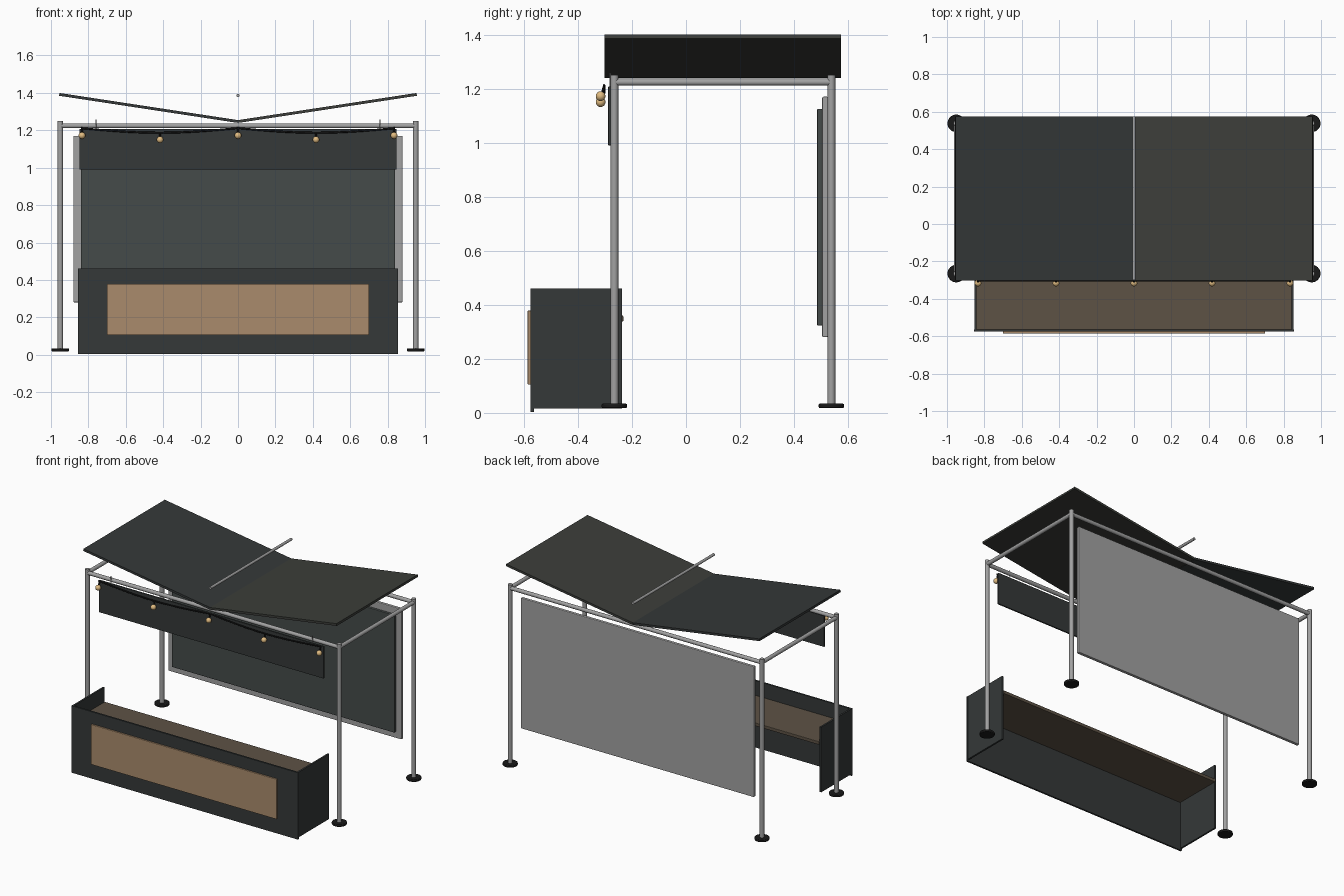
import bpy, math
from mathutils import Vector

if "Cube" in bpy.data.objects:
    bpy.data.objects.remove(bpy.data.objects["Cube"])


def mat(name, c):
    m = bpy.data.materials.new(name)
    m.diffuse_color = (*c, 1)
    m.use_nodes = True
    m.node_tree.nodes["Principled BSDF"].inputs["Base Color"].default_value = m.diffuse_color
    return m


DARK = mat("charcoal", (0.035, 0.04, 0.04))
BLACK = mat("black", (0.01, 0.01, 0.01))
OLIVE = mat("dark_olive", (0.045, 0.048, 0.042))
SLATE = mat("slate", (0.06, 0.07, 0.068))
WOOD = mat("wood", (0.40, 0.26, 0.15))
SHELF = mat("shelf_wood", (0.11, 0.085, 0.06))
STEEL = mat("steel", (0.36, 0.36, 0.36))
BULB = mat("warm_bulb", (0.75, 0.5, 0.22))


def finish(o, name, m):
    o.name = name
    o.data.materials.append(m)
    return o


def box(name, x, y, z, m, bevel=0.0):
    """Box from (min, max) ranges on each axis."""
    bpy.ops.mesh.primitive_cube_add(size=1, location=[(a + b) / 2 for a, b in (x, y, z)])
    o = bpy.context.object
    o.scale = [b - a for a, b in (x, y, z)]
    bpy.ops.object.transform_apply(location=False, rotation=False, scale=True)
    if bevel:
        b = o.modifiers.new("bevel", "BEVEL")
        b.width, b.segments = bevel, 2
    return finish(o, name, m)


def tube(name, a, b, r, m, sides=24, bevel=0.0):
    a, b = Vector(a), Vector(b)
    d = b - a
    bpy.ops.mesh.primitive_cylinder_add(vertices=sides, radius=r, depth=d.length, location=(a + b) / 2)
    o = bpy.context.object
    o.rotation_euler = d.to_track_quat('Z', 'Y').to_euler()
    if bevel:
        mod = o.modifiers.new("bevel", "BEVEL")
        mod.width, mod.segments = bevel, 2
    bpy.ops.object.shade_smooth_by_angle()
    return finish(o, name, m)


PX, YF, YB, RZ = 0.95, -0.265, 0.538, 1.224

# Posts and round feet
for sx, side in ((-1, "left"), (1, "right")):
    for y, end in ((YF, "front"), (YB, "back")):
        tube(f"{end}_{side}_post", (sx * PX, y, 0.02), (sx * PX, y, 1.25), 0.0145, STEEL)
        tube(f"{end}_{side}_foot", (sx * PX, y, 0.018), (sx * PX, y, 0.034), 0.047, BLACK, 32, 0.004)
    tube(f"{side}_rail", (sx * PX, YF, RZ), (sx * PX, YB, RZ), 0.013, STEEL)
for y, end in ((YF, "front"), (YB, "back")):
    tube(f"{end}_rail", (-PX, y, RZ), (PX, y, RZ), 0.013, STEEL)

# Butterfly roof: two sloped slabs and the loose bar above the valley
slope = math.atan2(0.145, 0.955)
for sx, side, m in ((-1, "left", DARK), (1, "right", OLIVE)):
    o = box(f"{side}_roof_panel", (-0.483, 0.483), (-0.302, 0.574), (-0.0075, 0.0075), m)
    o.location = (sx * 0.478, 0.136, 1.3195)
    o.rotation_euler.y = -sx * slope
tube("roof_bar", (0, -0.3, 1.386), (0, 0.574, 1.386), 0.009, STEEL)

# Back board with dark inset
box("back_board", (-0.88, 0.88), (0.504, 0.526), (0.28, 1.17), STEEL, 0.005)
box("back_board_inset", (-0.84, 0.84), (0.485, 0.505), (0.323, 1.125), SLATE, 0.004)

# Counter: front, sides, shelf, wooden face (open back and bottom)
box("counter_front", (-0.855, 0.855), (-0.575, -0.563), (0.004, 0.46), DARK)
for sx, side in ((-1, "left"), (1, "right")):
    box(f"counter_{side}_side", sorted((sx * 0.842, sx * 0.854)), (-0.565, -0.237), (0.016, 0.46), DARK)
box("counter_shelf", (-0.843, 0.843), (-0.565, -0.232), (0.338, 0.36), SHELF, 0.003)
box("counter_wood_face", (-0.70, 0.70), (-0.586, -0.574), (0.105, 0.378), WOOD, 0.002)

# Valance under the front rail, with hooks
box("valance", (-0.848, 0.848), (-0.288, -0.277), (0.99, 1.208), DARK, 0.002)
for sx, side in ((-1, "left"), (1, "right")):
    tube(f"{side}_hook", (sx * 0.76, -0.281, 1.2), (sx * 0.76, -0.281, 1.258), 0.003, STEEL, 8)

# String light cable with two sags
cu = bpy.data.curves.new("light_cable", 'CURVE')
cu.dimensions = '3D'
cu.bevel_depth, cu.bevel_resolution = 0.005, 2
sp = cu.splines.new('POLY')
N = 32
sp.points.add(N)
for i in range(N + 1):
    x = -0.84 + 1.68 * i / N
    z = 1.212 - 0.025 * math.sin(math.pi * abs(x) / 0.84)
    sp.points[i].co = (x, -0.303, z, 1)
cable = bpy.data.objects.new("light_cable", cu)
bpy.context.collection.objects.link(cable)
cu.materials.append(BLACK)

# Bulbs with short sockets
for i in range(5):
    x = -0.834 + 0.417 * i
    z = 1.172 if i % 2 == 0 else 1.15
    bpy.ops.mesh.primitive_uv_sphere_add(segments=20, ring_count=12, radius=0.018, location=(x, -0.316, z))
    bpy.ops.object.shade_smooth()
    finish(bpy.context.object, f"bulb_{i + 1}", BULB)
    tube(f"bulb_socket_{i + 1}", (x, -0.31, z + 0.012), (x, -0.303, z + 0.036), 0.005, BLACK, 10)
